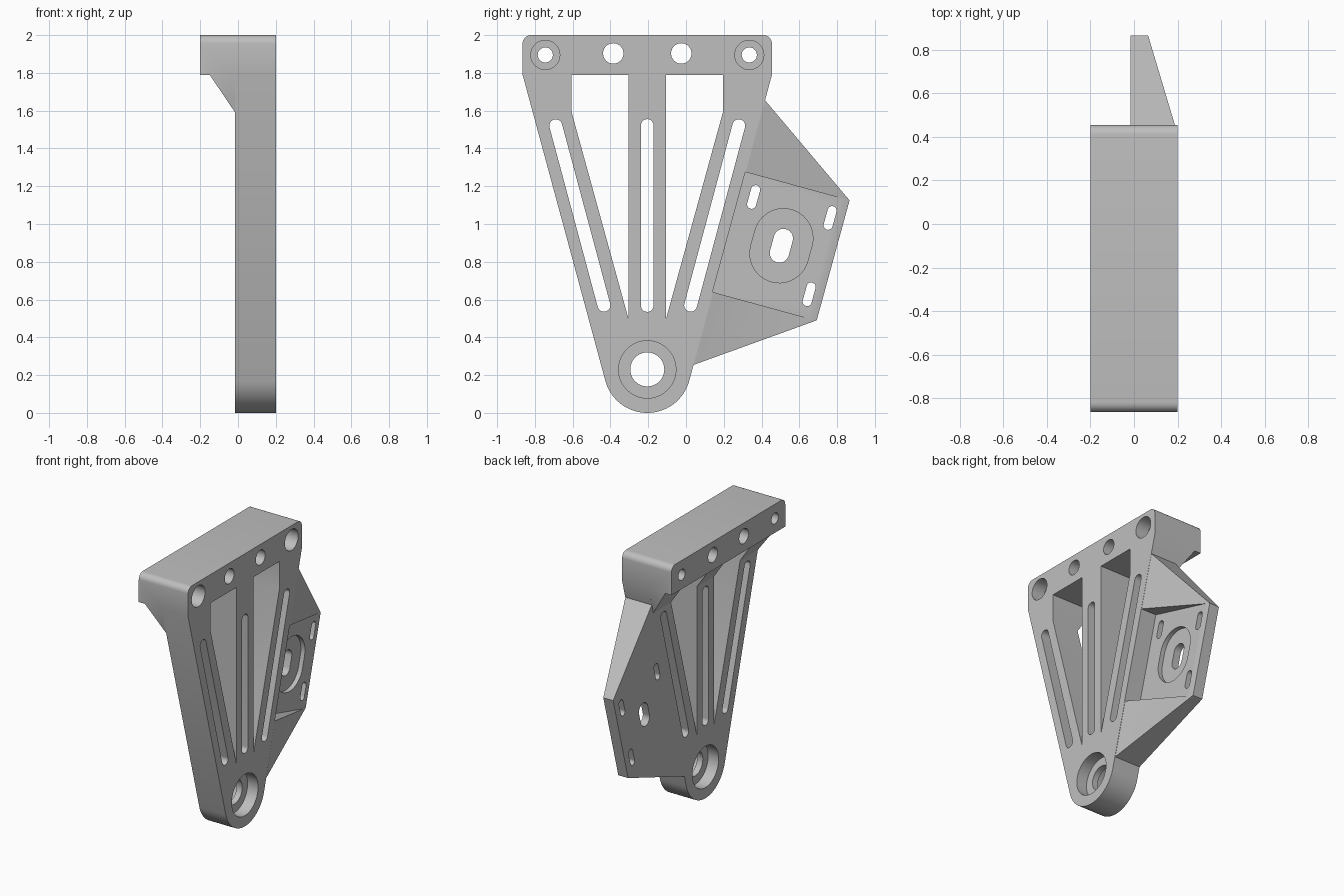
import bpy, bmesh, math
from mathutils import Vector

cube = bpy.data.objects.get("Cube")
if cube:
    bpy.data.objects.remove(cube, do_unlink=True)

grey = bpy.data.materials.new("plain grey")
grey.use_nodes = True
COLOUR = (0.52, 0.52, 0.52, 1)
grey.diffuse_color = COLOUR
grey.node_tree.nodes["Principled BSDF"].inputs["Base Color"].default_value = COLOUR

BACK, FACE = -0.015, 0.2      # plate thickness along x
MID = -0.205                  # symmetry line of the plate along y
BAR_Z, HALF = 1.79, 0.66      # underside and half length of the top bar
HUB_Z, HUB_R = 0.23, 0.23
TILT = 0.267                  # lean of the outer edges, in radians


def make(name, bm):
    bmesh.ops.recalc_face_normals(bm, faces=bm.faces)
    mesh = bpy.data.meshes.new(name)
    bm.to_mesh(mesh)
    bm.free()
    obj = bpy.data.objects.new(name, mesh)
    bpy.context.collection.objects.link(obj)
    mesh.materials.append(grey)
    return obj


def prism(name, outline, x0, x1):
    """Extrude a (y, z) outline along x."""
    bm = bmesh.new()
    face = bm.faces.new([bm.verts.new((x0, y, z)) for y, z in outline])
    ext = bmesh.ops.extrude_face_region(bm, geom=[face])
    verts = [g for g in ext["geom"] if isinstance(g, bmesh.types.BMVert)]
    bmesh.ops.translate(bm, verts=verts, vec=(x1 - x0, 0, 0))
    return make(name, bm)


def hull(name, points):
    bm = bmesh.new()
    for p in points:
        bm.verts.new(p)
    bmesh.ops.convex_hull(bm, input=bm.verts)
    bmesh.ops.dissolve_limit(bm, angle_limit=0.01, verts=bm.verts, edges=bm.edges)
    return make(name, bm)


def arc(c, r, a0, a1, n=20):
    return [(c[0] + r * math.cos(a0 + (a1 - a0) * i / n),
             c[1] + r * math.sin(a0 + (a1 - a0) * i / n)) for i in range(n + 1)]


def slot(c, half, r, tilt=0.0, x0=-0.5, x1=0.5):
    """Round-ended cutter; a half length of zero gives a cylinder."""
    d = Vector((math.sin(tilt), math.cos(tilt))) * half
    up = math.pi / 2 - tilt
    c = Vector(c)
    pts = arc(c + d, r, up - math.pi / 2, up + math.pi / 2)
    low = arc(c - d, r, up + math.pi / 2, up + 3 * math.pi / 2)
    pts += low if half else low[1:-1]
    return prism("cutter", pts, x0, x1)


def combine(target, other, operation):
    mod = target.modifiers.new(operation, 'BOOLEAN')
    mod.operation, mod.solver, mod.object = operation, 'EXACT', other
    bpy.ops.object.select_all(action='DESELECT')
    bpy.context.view_layer.objects.active = target
    target.select_set(True)
    bpy.ops.object.modifier_apply(modifier=mod.name)
    bpy.data.objects.remove(other, do_unlink=True)


def edge_y(z):
    """Right-hand sloping edge of the plate at height z."""
    return MID + HALF - (BAR_Z - z) * math.tan(TILT)


# Tapered plate with a round hub at the bottom
bracket = prism("bracket", [(MID + HALF, BAR_Z), (MID - HALF, BAR_Z)]
                + arc((MID, HUB_Z), HUB_R, math.pi + TILT, 2 * math.pi - TILT, 40),
                BACK, FACE)

# Top bar with rounded upper corners
R = 0.045
bar = prism("top_bar", [(MID - HALF, BAR_Z), (MID + HALF, BAR_Z)]
            + arc((MID + HALF - R, 2 - R), R, 0, math.pi / 2, 8)
            + arc((MID - HALF + R, 2 - R), R, math.pi / 2, math.pi, 8), -0.2, FACE)
combine(bracket, bar, 'UNION')

# Sloped gusset under the bar
low = 1.59
low_half = edge_y(low) - MID
gusset = hull("gusset", [p for s in (-1, 1) for p in (
    (-0.15, MID + s * HALF, BAR_Z), (0.02, MID + s * HALF, BAR_Z),
    (BACK, MID + s * low_half, low), (0.02, MID + s * low_half, low))])
combine(bracket, gusset, 'UNION')

# Side wing that thins towards its outer edge
top_z, bottom_z = 1.66, 0.25
outer = [(0.866, 1.125), (0.692, 0.49)]
wing = hull("side_wing",
            [(x, edge_y(z) - 0.005, z) for z in (top_z, bottom_z) for x in (BACK, FACE)]
            + [(x, y, z) for y, z in outer for x in (BACK, 0.065)])
combine(bracket, wing, 'UNION')

# Rectangular pocket in the wing
FLOOR = 0.073
inner = [(edge_y(z), z) for z in (0.64, 1.275)]
run = Vector((math.cos(TILT), -math.sin(TILT))) * 0.8
pocket = prism("pocket", inner + [tuple(Vector(p) + run) for p in reversed(inner)],
               FLOOR, 0.5)
combine(bracket, pocket, 'DIFFERENCE')

# Windows between the ribs, and the long slots in the ribs
for s in (-1, 1):
    window = prism("window", [(MID + s * a, z) for a, z in (
        (0.1, 0.5), (0.1, BAR_Z), (0.4, BAR_Z), (0.4, low))], -0.5, 0.5)
    combine(bracket, window, 'DIFFERENCE')
    combine(bracket, slot((MID + s * 0.357, 1.045), 0.492, 0.034, s * 0.262), 'DIFFERENCE')
combine(bracket, slot((MID, 1.045), 0.476, 0.034), 'DIFFERENCE')

# Bar holes: counterbored at the ends, plain in the middle
for s in (-1, 1):
    end = (MID + s * 0.54, 1.895)
    combine(bracket, slot(end, 0, 0.04), 'DIFFERENCE')
    combine(bracket, slot(end, 0, 0.077, x0=0.1), 'DIFFERENCE')
    combine(bracket, slot((MID + s * 0.18, 1.903), 0, 0.054), 'DIFFERENCE')

# Hub bore, counterbored from both sides
hub = (MID, HUB_Z)
combine(bracket, slot(hub, 0, 0.09), 'DIFFERENCE')
combine(bracket, slot(hub, 0, 0.152, x0=0.115), 'DIFFERENCE')
combine(bracket, slot(hub, 0, 0.152, x1=0.07), 'DIFFERENCE')

# Wing mount: shallow oval recess, centre slot and three small slots
centre = (0.505, 0.885)
combine(bracket, slot(centre, 0.042, 0.156, TILT, x0=0.04), 'DIFFERENCE')
combine(bracket, slot(centre, 0.04, 0.051, TILT), 'DIFFERENCE')
for spot in ((0.358, 1.143), (0.763, 1.032), (0.652, 0.628)):
    combine(bracket, slot(spot, 0.04, 0.024, TILT), 'DIFFERENCE')

bpy.ops.object.shade_smooth_by_angle(angle=math.radians(30))
